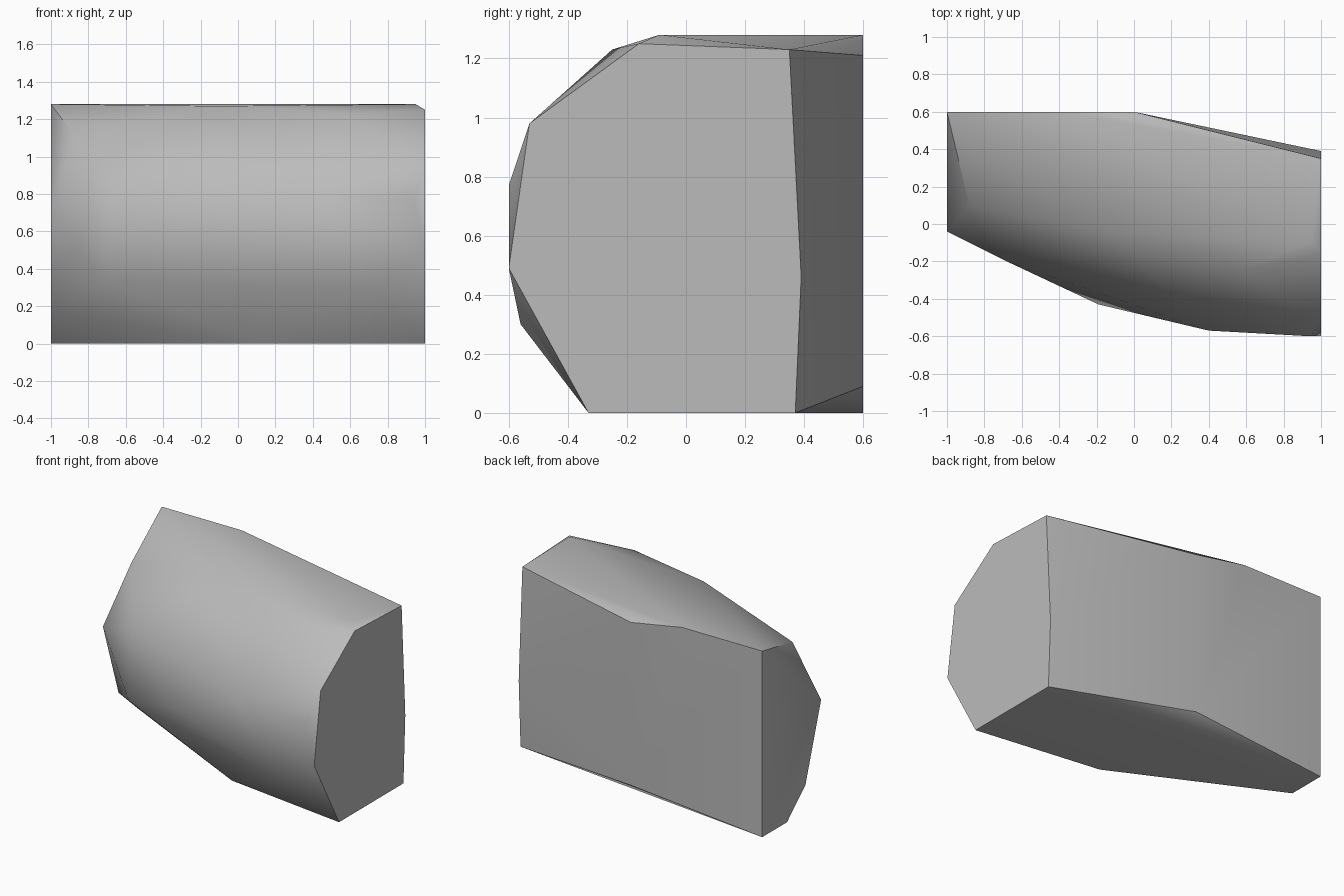
import bpy
import bmesh
import math

if "Cube" in bpy.data.objects:
    bpy.data.objects.remove(bpy.data.objects["Cube"], do_unlink=True)


def make_material(name, colour):
    material = bpy.data.materials.new(name)
    material.use_nodes = True
    material.diffuse_color = colour
    shader = next(node for node in material.node_tree.nodes if node.type == "BSDF_PRINCIPLED")
    shader.inputs["Base Color"].default_value = colour
    shader.inputs["Roughness"].default_value = 0.9
    return material


def side_profile(x, outline):
    """Place a flat end outline of (y, z) pairs at the given x."""
    return [(x, y, z) for y, z in outline]


# Broad flat end of the boulder
broad_end = side_profile(1, [
    (-.33, 0), (.37, 0), (.39, .46), (.35, 1.23),
    (-.16, 1.25), (-.53, .98), (-.6, .49),
])

# Narrow flat end of the boulder
narrow_end = side_profile(-1, [
    (.6, 0), (.33, 0), (.13, .18), (-.04, .7), (.6, 1.28),
])

# Chipped corners along the flat back
back_corners = [(-.39, .6, 1.28), (0, .6, 1.21), (0, .6, .09)]

# Ridge where the top rolls over to the front
top_ridge = [(-.88, .1, 1.12), (-.1, -.05, 1.27), (.57, -.25, 1.23), (.95, -.09, 1.28)]

# Bulging front and its foot
front_bulge = [
    (-.68, -.2, .84), (-.7, -.19, .33), (-.19, -.43, .5), (.4, -.57, .78),
    (.72, -.56, .3), (.94, -.6, .77), (.1, -.21, 0),
]


def build_hull(name, corners, material):
    """Wrap the corners in a convex skin and merge its flat facets."""
    bm = bmesh.new()
    for corner in corners:
        bm.verts.new(corner)
    hull = bmesh.ops.convex_hull(bm, input=bm.verts)
    inside = set(hull["geom_interior"]) | set(hull["geom_unused"])
    loose = [item for item in inside if isinstance(item, bmesh.types.BMVert)]
    bmesh.ops.delete(bm, geom=loose, context="VERTS")
    bmesh.ops.dissolve_limit(bm, angle_limit=math.radians(1), verts=bm.verts, edges=bm.edges)
    bmesh.ops.recalc_face_normals(bm, faces=bm.faces)
    mesh = bpy.data.meshes.new(name)
    bm.to_mesh(mesh)
    bm.free()
    mesh.materials.append(material)
    part = bpy.data.objects.new(name, mesh)
    bpy.context.collection.objects.link(part)
    return part


stone = make_material("stone grey", (.5, .5, .5, 1))
boulder = build_hull(
    "boulder", broad_end + narrow_end + back_corners + top_ridge + front_bulge, stone)

# Soft facets with crisp rims
bpy.ops.object.select_all(action="DESELECT")
boulder.select_set(True)
bpy.context.view_layer.objects.active = boulder
bpy.ops.object.shade_smooth_by_angle(angle=math.radians(40))
